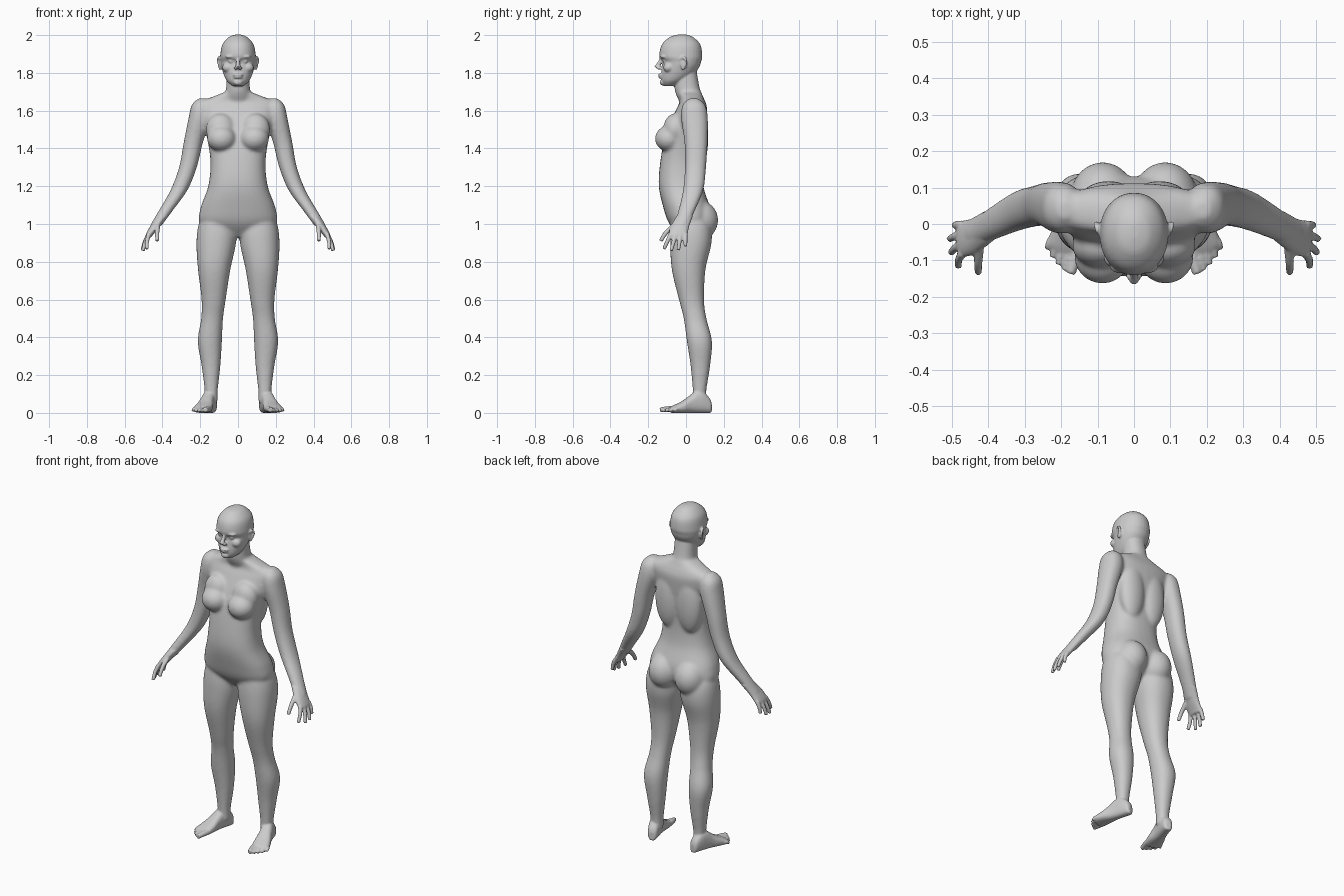
import bpy, bmesh, math
from mathutils import Vector, Matrix

if "Cube" in bpy.data.objects:
    bpy.data.objects.remove(bpy.data.objects["Cube"])

parts = []


def finish(name, bm, mirror):
    if mirror:
        dup = bmesh.ops.duplicate(bm, geom=bm.verts[:] + bm.edges[:] + bm.faces[:])["geom"]
        for v in dup:
            if isinstance(v, bmesh.types.BMVert):
                v.co.x *= -1
    bmesh.ops.recalc_face_normals(bm, faces=bm.faces[:])
    me = bpy.data.meshes.new(name)
    bm.to_mesh(me)
    bm.free()
    ob = bpy.data.objects.new(name, me)
    bpy.context.collection.objects.link(ob)
    parts.append(ob)


def skin(name, rings, mirror):
    bm = bmesh.new()
    rings = [[bm.verts.new(p) for p in r] for r in rings]
    n = len(rings[0])
    for a, b in zip(rings, rings[1:]):
        for i in range(n):
            j = (i + 1) % n
            bm.faces.new((a[i], a[j], b[j], b[i]))
    bm.faces.new(rings[0])
    bm.faces.new(rings[-1])
    finish(name, bm, mirror)


def spline(rows, steps=6):
    rows = [Vector(r) for r in rows]
    out = []
    for i in range(len(rows) - 1):
        p1, p2 = rows[i], rows[i + 1]
        p0, p3 = rows[max(i - 1, 0)], rows[min(i + 2, len(rows) - 1)]
        for k in range(steps):
            t = k / steps
            out.append(p1 + (p2 - p0) * t / 2 + (p0 - 2.5 * p1 + 2 * p2 - p3 / 2) * t * t
                       + (3 * p1 - p0 - 3 * p2 + p3) * t ** 3 / 2)
    return out + [rows[-1]]


def loft(name, rows, mirror=False, power=2.2, place=lambda t, a, b: (a, b, t), sides=32):
    """Rounded sections; each row is position, centre (two axes), half sizes (two axes)."""
    rings = []
    for t, ca, cb, ra, rb in spline(rows):
        ring = []
        for i in range(sides):
            c, s = math.cos(math.tau * i / sides), math.sin(math.tau * i / sides)
            ring.append(place(t, ca + ra * math.copysign(abs(c) ** (2 / power), c),
                              cb + rb * math.copysign(abs(s) ** (2 / power), s)))
        rings.append(ring)
    skin(name, rings, mirror)


def centred(name, rows, power=2.2):
    """Rows: height, half width, front, back."""
    loft(name, [(z, 0, (f + b) / 2, w, (b - f) / 2) for z, w, f, b in rows], False, power)


def limb(name, rows, depth):
    """Rows: height, centre x, centre y, half width."""
    loft(name, [(z, x, y, r, r * depth) for z, x, y, r in rows], True)


def tube(name, path, r0, r1, mirror=True, sides=14):
    pts = spline(path)
    rings = []
    for i, p in enumerate(pts):
        d = pts[min(i + 1, len(pts) - 1)] - pts[max(i - 1, 0)]
        q = d.to_track_quat('Z', 'Y')
        r = r0 + (r1 - r0) * i / (len(pts) - 1)
        rings.append([p + q @ Vector((r * math.cos(math.tau * k / sides),
                                      r * math.sin(math.tau * k / sides), 0)) for k in range(sides)])
    skin(name, rings, mirror)


def ball(name, centre, radii):
    bm = bmesh.new()
    bmesh.ops.create_icosphere(bm, subdivisions=4, radius=1,
                               matrix=Matrix.LocRotScale(Vector(centre), None, Vector(radii)))
    finish(name, bm, centre[0] > 0)


def fuse(name, voxel, rounds):
    """Join all overlapping parts into one continuous smoothed skin."""
    bpy.ops.object.select_all(action='DESELECT')
    for p in parts:
        p.select_set(True)
    ob = parts[0]
    bpy.context.view_layer.objects.active = ob
    bpy.ops.object.join()
    ob.name = name
    m = ob.modifiers.new("skin", 'REMESH')
    m.mode, m.voxel_size, m.use_smooth_shade = 'VOXEL', voxel, True
    s = ob.modifiers.new("soften", 'SMOOTH')
    s.factor, s.iterations = 0.5, rounds
    for mod in ("skin", "soften"):
        bpy.ops.object.modifier_apply(modifier=mod)
    parts[:] = [ob]


# Torso and neck
centred("torso", [
    (.93, .06, -.03, .06), (1.0, .195, -.088, .12), (1.08, .2, -.118, .128),
    (1.2, .158, -.144, .092), (1.33, .146, -.136, .086), (1.47, .167, -.108, .101),
    (1.6, .2, -.055, .112), (1.645, .2, -.033, .103), (1.675, .13, -.035, .09),
    (1.7, .066, -.05, .08)], 2.4)
centred("neck", [(1.64, .08, -.03, .1), (1.71, .064, -.06, .075), (1.82, .06, -.06, .055)])
ball("breast", (.087, -.09, 1.452), (.077, .074, .069))
ball("upper_breast", (.092, -.06, 1.5), (.078, .06, .085))
ball("buttock", (.086, .07, 1.02), (.09, .1, .105))
ball("back_muscle", (.07, .065, 1.46), (.08, .053, .18))

# Limbs
limb("arm", [(1.665, .19, .04, .02), (1.63, .195, .042, .05), (1.56, .203, .045, .059),
             (1.43, .237, .053, .051), (1.3, .265, .05, .047), (1.18, .312, .038, .045),
             (1.07, .383, .003, .037), (.99, .436, -.028, .031)], 1.2)
limb("leg", [(1.08, .1, .01, .07), (1.0, .109, .026, .099), (.9, .115, .026, .105),
             (.76, .126, .014, .086), (.6, .129, .029, .064), (.5, .137, .048, .058),
             (.38, .149, .071, .064), (.25, .143, .076, .05), (.12, .142, .072, .035),
             (.05, .142, .072, .034)], 1.04)
fuse("body", .008, 10)

# Head and face
centred("skull", [
    (2.003, .012, -.04, 0), (1.99, .048, -.085, .036), (1.95, .083, -.128, .076),
    (1.89, .094, -.141, .086), (1.86, .092, -.124, .08), (1.83, .087, -.127, .07),
    (1.79, .075, -.132, .04), (1.755, .057, -.129, -.01), (1.73, .028, -.115, -.055)], 2.1)
tube("nose", [(0, -.13, 1.88), (0, -.142, 1.85), (0, -.157, 1.827)], .008, .014, False)
ball("nostril", (.011, -.142, 1.826), (.01, .014, .009))
ball("upper_lip", (0, -.134, 1.79), (.027, .014, .0065))
ball("lower_lip", (0, -.132, 1.777), (.023, .014, .0075))
ball("chin", (0, -.122, 1.75), (.024, .016, .017))
ball("brow", (.036, -.118, 1.886), (.031, .018, .01))
ball("cheek", (.053, -.092, 1.828), (.03, .028, .026))
ball("eyelid", (.035, -.109, 1.861), (.017, .0145, .011))
ball("ear", (.093, -.013, 1.85), (.007, .018, .03))
tube("ear_rim", [(.092, -.03, 1.87), (.102, -.015, 1.882), (.105, .002, 1.862),
                 (.094, -.018, 1.818)], .006, .007)

# Hands: palm, four fanned fingers and a thumb
loft("palm", [(1.04, .403, -.008, .03, .044), (.985, .441, -.033, .026, .049),
              (.945, .468, -.041, .02, .05), (.928, .474, -.041, .013, .042)], True)
for i in range(4):
    base = Vector((.471, -.08 + .026 * i, .948))
    tip = Vector((.507 - .0085 * (i - 1.7) ** 2, -.117 + .038 * i, .858 + .007 * (i - 1.2) ** 2))
    tube("finger", [base, (base + tip) / 2 + Vector((.005, 0, 0)), tip], .0125, .0095)
tube("thumb", [(.425, -.06, .995), (.428, -.105, .955), (.428, -.134, .91)], .014, .01)

# Feet, built along their own slightly outward-turned axis
TURN = math.radians(16)


def on_foot(s, a, z):
    return (.134 + s * math.sin(TURN) + a * math.cos(TURN),
            .134 - s * math.cos(TURN) + a * math.sin(TURN), z)


sole = [(0, .014, .05), (.012, .027, .078), (.05, .033, .115), (.085, .035, .115),
        (.12, .038, .09), (.16, .046, .062), (.205, .048, .04), (.222, .036, .03)]
loft("foot", [(s, 0, h / 2, w, h / 2) for s, w, h in sole], True, 2.5, on_foot)
for i in range(5):
    a, s = -.036 + .02 * i, .271 - .003 * i - .0023 * i * i
    r = .0118 - .0004 * i if i else .016
    tube("toe", [on_foot(.19, a * .9, .022), on_foot((s + .19) / 2, a, .02), on_foot(s, a, r)],
         r * 1.05, r * .85)

# One continuous figure
fuse("body", .005, 3)
